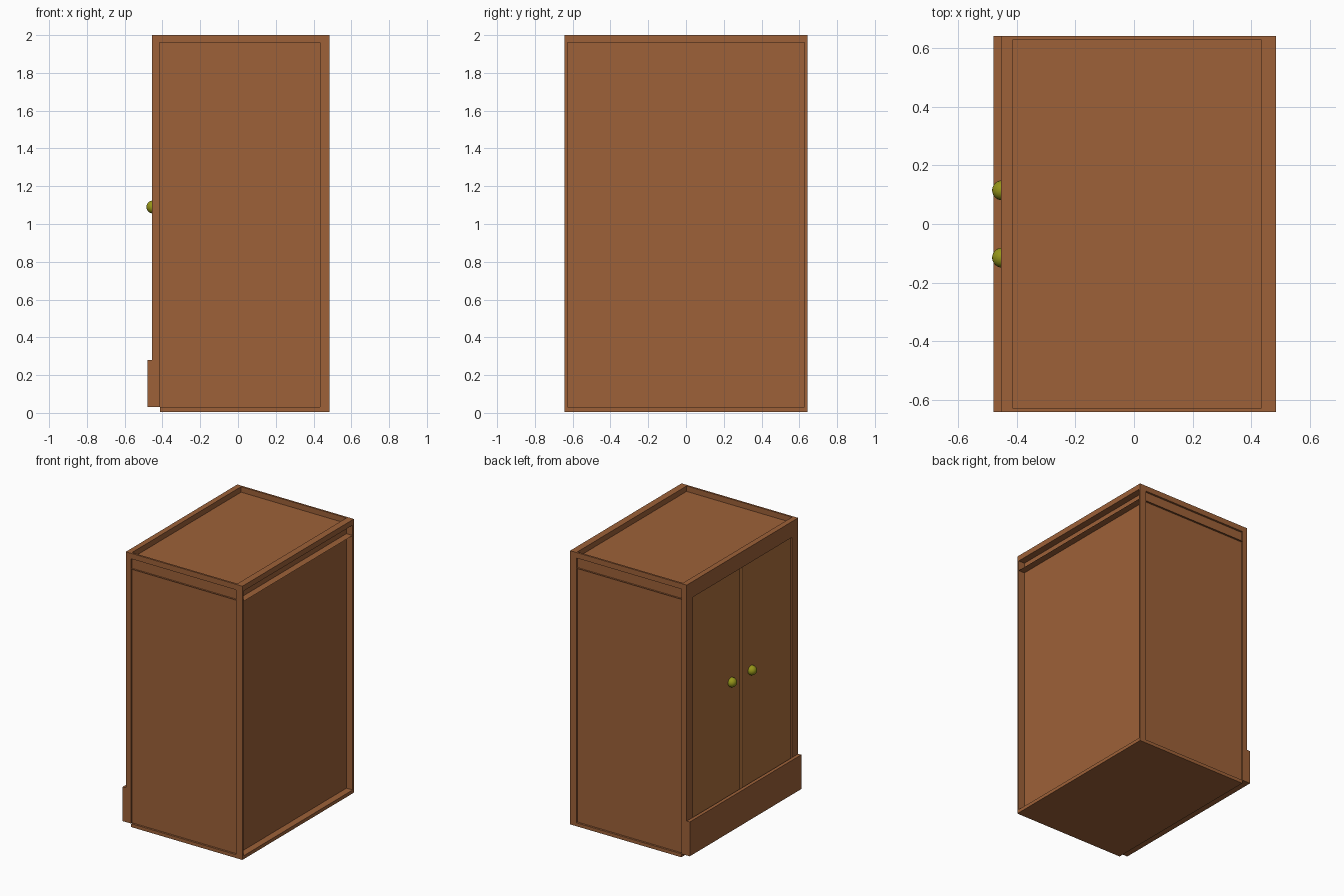
import bpy

if "Cube" in bpy.data.objects:
    bpy.data.objects.remove(bpy.data.objects["Cube"])


def material(name, rgb):
    m = bpy.data.materials.new(name)
    m.diffuse_color = (*rgb, 1)
    m.use_nodes = True
    m.node_tree.nodes["Principled BSDF"].inputs["Base Color"].default_value = m.diffuse_color
    return m


WOOD = material("wood", (0.34, 0.12, 0.04))
DOOR = material("door_wood", (0.42, 0.16, 0.045))
BRASS = material("aged_brass", (0.30, 0.30, 0.01))

# carcass limits (outer) and panel limits (inner)
X0, X1, Y, Z0, Z1 = -0.455, 0.485, 0.642, 0.005, 2.0
PX0, PX1, PY, PZ0, PZ1 = -0.415, 0.435, 0.628, 0.03, 1.96


def box(name, x, y, z, mat=WOOD):
    """Box from (min, max) pairs on each axis."""
    bpy.ops.mesh.primitive_cube_add(size=1)
    o = bpy.context.object
    o.name = name
    o.location = [(a + b) / 2 for a, b in (x, y, z)]
    o.scale = [b - a for a, b in (x, y, z)]
    bpy.ops.object.transform_apply(location=True, rotation=True, scale=True)
    o.data.materials.append(mat)
    return o


# recessed side, back and top panels as one body
box("cabinet_body", (PX0, PX1), (-PY, PY), (PZ0, PZ1))

# bottom board
box("bottom_board", (-0.412, X1), (-Y, Y), (Z0, PZ0))

# thin top shelf whose edge shows in the side recesses
bpy.ops.mesh.primitive_plane_add(size=1)
shelf = bpy.context.object
shelf.name = "upper_shelf"
shelf.location = ((X0 + X1) / 2, 0, 1.885)
shelf.scale = (X1 - X0, 2 * Y, 1)
bpy.ops.object.transform_apply(location=True, rotation=True, scale=True)
shelf.data.materials.append(WOOD)

# parts repeated on both ends of the cabinet
for s, side in ((-1, "left"), (1, "right")):
    def span(a, b):
        return tuple(sorted((s * a, s * b)))
    box(f"rear_post_{side}", (PX1, X1), span(PY, Y), (PZ0, PZ1))
    box(f"door_stile_{side}", (X0, PX0), span(0.57, Y), (PZ0, 1.885))
    box(f"top_side_rim_{side}", (PX0, PX1), span(PY, Y), (PZ1, Z1))
    box(f"door_{side}", (-0.442, PX0), span(0.012, 0.57), (0.26, 1.885), DOOR)
    # round door knob
    bpy.ops.mesh.primitive_uv_sphere_add(segments=24, ring_count=12, radius=0.034,
                                         location=(-0.451, s * 0.115, 1.09))
    knob = bpy.context.object
    knob.name = f"knob_{side}"
    knob.data.materials.append(BRASS)
    bpy.ops.object.shade_smooth_by_angle()

# rim bar above the back and wide header above the doors
box("top_rear_rim", (PX1, X1), (-Y, Y), (PZ1, Z1))
box("door_header", (X0, PX0), (-Y, Y), (1.885, Z1))

# wall behind the raised top rim is the body; top panel sits below the rim
# base rail under the doors and the projecting plinth
box("base_rail", (X0, PX0), (-0.57, 0.57), (PZ0, 0.26))
box("plinth", (-0.48, X0), (-Y, Y), (PZ0, 0.28))
